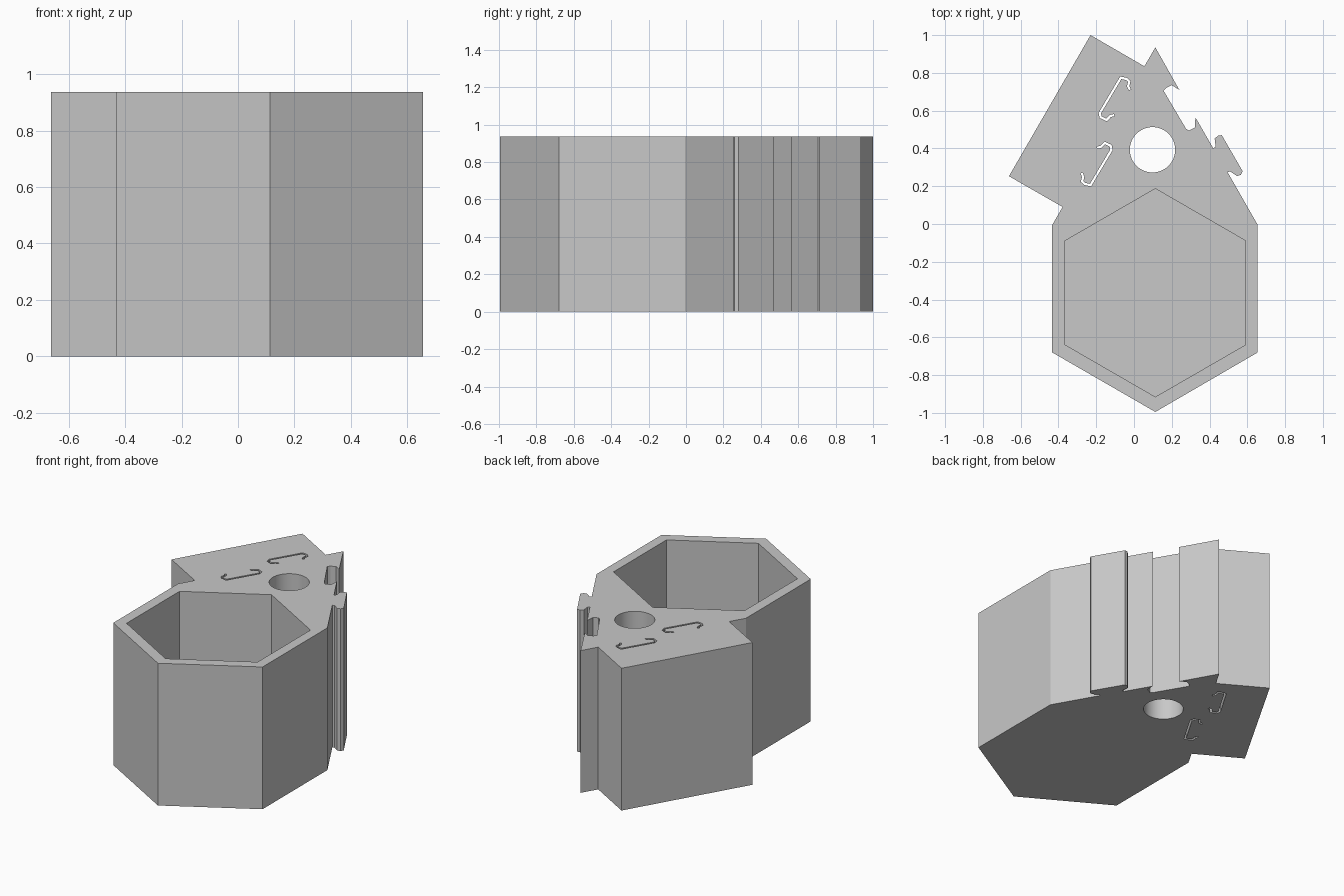
import bpy
import bmesh
from math import cos, sin, pi, radians
from mathutils import Vector

default = bpy.data.objects.get("Cube")
if default:
    bpy.data.objects.remove(default, do_unlink=True)

HEIGHT = 0.937
FLOOR = 0.07
SLOT_WIDTH = 0.012

grey = bpy.data.materials.new("plain grey")
grey.use_nodes = True
colour = (0.58, 0.58, 0.58, 1)
grey.diffuse_color = colour
grey.node_tree.nodes["Principled BSDF"].inputs["Base Color"].default_value = colour


def prism(name, outline, bottom, top):
    """Solid made by raising a flat outline from bottom to top."""
    bm = bmesh.new()
    face = bm.faces.new([bm.verts.new((p[0], p[1], bottom)) for p in outline])
    raised = bmesh.ops.extrude_face_region(bm, geom=[face])["geom"]
    verts = [g for g in raised if isinstance(g, bmesh.types.BMVert)]
    bmesh.ops.translate(bm, verts=verts, vec=(0, 0, top - bottom))
    bmesh.ops.recalc_face_normals(bm, faces=bm.faces)
    mesh = bpy.data.meshes.new(name)
    bm.to_mesh(mesh)
    bm.free()
    mesh.materials.append(grey)
    obj = bpy.data.objects.new(name, mesh)
    bpy.context.collection.objects.link(obj)
    return obj


def ring(cx, cy, radius, sides):
    """Regular polygon with one corner pointing to the back."""
    angles = [pi / 2 + 2 * pi * i / sides for i in range(sides)]
    return [(cx + radius * cos(a), cy + radius * sin(a)) for a in angles]


def ribbon(path, width):
    """Outline of a thin band following a path, with mitred corners."""
    pts = [Vector(p) for p in path]
    left, right = [], []
    for i, p in enumerate(pts):
        before = (p - pts[i - 1]).normalized() if i else None
        after = (pts[i + 1] - p).normalized() if i < len(pts) - 1 else None
        before, after = before or after, after or before
        along = (before + after).normalized()
        normal = Vector((-along.y, along.x))
        reach = width / 2 / max(along.dot(before), 0.5)
        left.append(p + normal * reach)
        right.append(p - normal * reach)
    return left + right[::-1]


# Body outline: hexagonal cup, slanted block and the toothed edge
outline = [
    (0.113, -0.995), (0.655, -0.68), (0.655, -0.005),
    # lower hooked tooth
    (0.495, 0.275), (0.51, 0.278), (0.545, 0.254), (0.565, 0.26), (0.575, 0.28),
    (0.465, 0.47), (0.445, 0.468), (0.427, 0.452), (0.432, 0.41), (0.42, 0.40),
    # middle tooth
    (0.325, 0.565), (0.322, 0.51), (0.29, 0.495), (0.275, 0.505),
    # upper tooth
    (0.157, 0.705), (0.17, 0.72), (0.20, 0.735), (0.24, 0.71),
    (0.113, 0.935), (0.055, 0.835),
    # slanted block
    (-0.23, 1.0), (-0.662, 0.253), (-0.378, 0.09),
    (-0.433, -0.005), (-0.433, -0.68),
]
body = prism("holder_body", outline, 0, HEIGHT)

# Hexagonal pocket, round through hole and two bent through slots
hook = [(-0.022, 0.71), (-0.031, 0.73), (-0.025, 0.755), (-0.04, 0.768),
        (-0.07, 0.774), (-0.181, 0.587), (-0.176, 0.565), (-0.145, 0.551),
        (-0.125, 0.572), (-0.105, 0.576)]
turned_hook = [(-0.30 - x, 0.98 - y) for x, y in hook]
through = (-0.1, HEIGHT + 0.1)
cutters = [
    prism("pocket_cutter", ring(0.113, -0.364, 0.551, 6), FLOOR, HEIGHT + 0.1),
    prism("hole_cutter", ring(0.098, 0.393, 0.12, 48), *through),
    prism("back_slot_cutter", ribbon(hook, SLOT_WIDTH), *through),
    prism("front_slot_cutter", ribbon(turned_hook, SLOT_WIDTH), *through),
]

bpy.ops.object.select_all(action="DESELECT")
body.select_set(True)
bpy.context.view_layer.objects.active = body
for cutter in cutters:
    cutter.hide_render = True
    cut = body.modifiers.new(cutter.name, "BOOLEAN")
    cut.operation = "DIFFERENCE"
    cut.solver = "EXACT"
    cut.object = cutter
    bpy.ops.object.modifier_apply(modifier=cut.name)
    bpy.data.objects.remove(cutter, do_unlink=True)

# Round hole shades smooth, every other edge stays crisp
bpy.ops.object.shade_smooth_by_angle(angle=radians(15))
